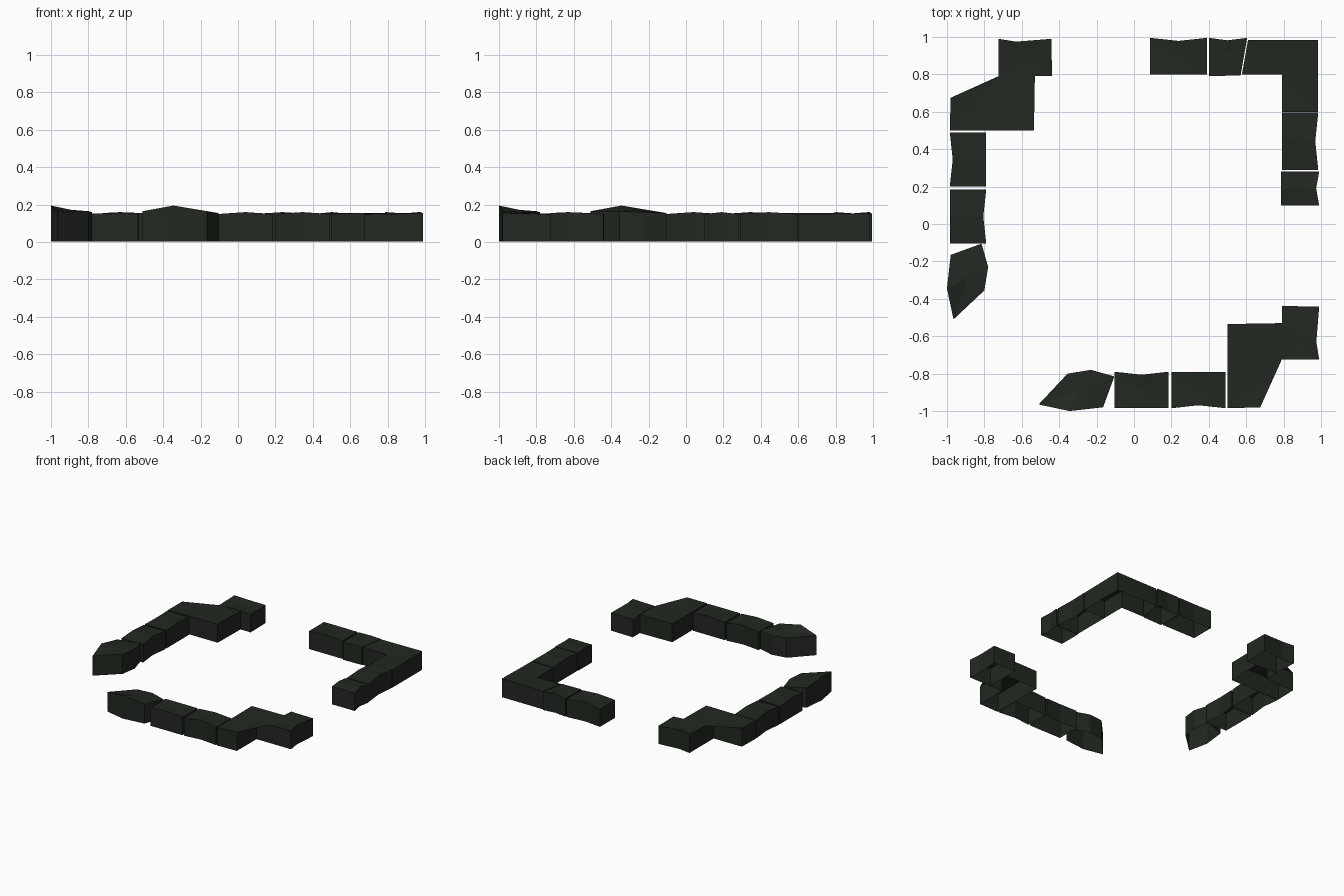
import bpy, bmesh

if "Cube" in bpy.data.objects:
    bpy.data.objects.remove(bpy.data.objects["Cube"])

mat = bpy.data.materials.new("dark_hedge")
mat.diffuse_color = (0.016, 0.021, 0.015, 1)
mat.use_nodes = True
mat.node_tree.nodes["Principled BSDF"].inputs["Base Color"].default_value = mat.diffuse_color


def wall_piece(name, outline, peak=None, swap=False):
    """Open-bottomed prism; outline is counter-clockwise (x, y, top height)."""
    if swap:  # mirror across the x = y diagonal
        outline = [(y, x, z) for x, y, z in reversed(outline)]
    bm = bmesh.new()
    low = [bm.verts.new((x, y, 0.003)) for x, y, z in outline]
    top = [bm.verts.new(p) for p in outline]
    n = len(outline)
    for i in range(n):
        j = (i + 1) % n
        bm.faces.new((low[i], low[j], top[j], top[i]))
    if peak:
        c = bm.verts.new((sum(p[0] for p in outline) / n,
                          sum(p[1] for p in outline) / n, peak))
        for i in range(n):
            bm.faces.new((top[i], top[(i + 1) % n], c))
    else:
        f = bm.faces.new(top)
        bmesh.ops.triangulate(bm, faces=[f])
    me = bpy.data.meshes.new(name)
    bm.to_mesh(me)
    bm.free()
    me.materials.append(mat)
    ob = bpy.data.objects.new(name, me)
    bpy.context.collection.objects.link(ob)


def block(name, x0, x1, y0, y1, pinch, swap=False):
    """Block running along x (or y); one long side is pinched mid-way."""
    m = (x0 + x1) / 2
    lo = y0 + (0.016 if pinch == "low" else 0)
    hi = y1 - (0.016 if pinch == "high" else 0)
    if swap == "turn":
        pts = [(lo if i == 1 else hi if i == 4 else y, x, z) for i, (x, y, z) in
               enumerate([(x0, y0, .15), (m, lo, .16), (x1, y0, .15),
                          (x1, y1, .15), (m, hi, .16), (x0, y1, .15)])]
        wall_piece(name, pts[::-1], 0.153)
    else:
        wall_piece(name, [(x0, y0, .15), (m, lo, .16), (x1, y0, .15),
                          (x1, y1, .15), (m, hi, .16), (x0, y1, .15)],
                   0.153, swap)


# Two matching chains: front (along x) and left (along y)
for side, sw in (("front", False), ("left", True)):
    wall_piece(side + "_pointed_end",
               [(-.51, -.965, .165), (-.345, -1, .195), (-.165, -.98, .165),
                (-.105, -.815, .155), (-.23, -.78, .16), (-.355, -.8, .165)],
               0.172, sw)
    block(side + "_block_a", -.105, .185, -.985, -.79, "high", sw)
    block(side + "_block_b", .2, .49, -.985, -.79, "low", sw)
    wall_piece(side + "_step",
               [(.5, -.985, .152), (.675, -.98, .155), (.677, -.725, .148),
                (.79, -.725, .15), (.79, -.53, .155), (.5, -.535, .155)], None, sw)
    # block across the end of the step
    wall_piece(side + "_end_block",
               [(.79, -.725, .15), (.99, -.725, .155), (.975, -.63, .16),
                (.99, -.442, .15), (.79, -.438, .15), (.79, -.58, .158)],
               0.153, sw)

# Back right corner chain
wall_piece("corner",
           [(.79, .6, .148), (.985, .6, .148), (.985, .985, .155),
            (.61, .985, .152), (.577, .8, .15), (.79, .8, .145)])
wall_piece("corner_wedge",
           [(.4, .79, .15), (.57, .795, .15), (.605, .995, .15),
            (.5, .982, .16), (.4, .995, .15)], 0.153)
block("back_block", .085, .39, .8, .995, "high")
block("right_block", .29, .595, .79, .985, "high", "turn")
block("right_end_block", .1, .28, .785, .99, "high", "turn")
